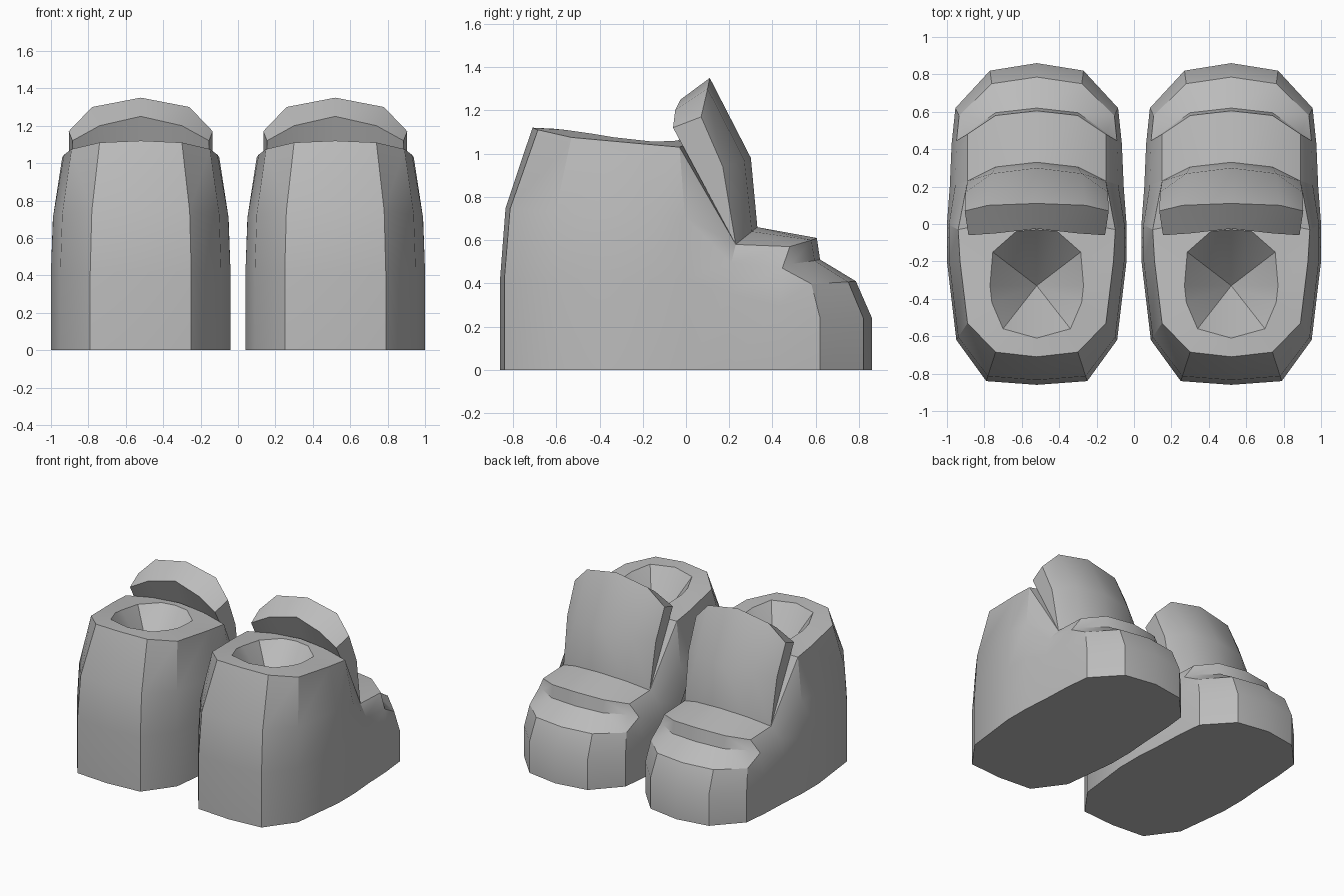
import bpy
import bmesh
import math
from mathutils import Vector

cube = bpy.data.objects.get("Cube")
if cube:
    bpy.data.objects.remove(cube, do_unlink=True)

grey = bpy.data.materials.new("light_grey")
grey.use_nodes = True
grey.diffuse_color = (0.5, 0.5, 0.5, 1)
grey.node_tree.nodes["Principled BSDF"].inputs["Base Color"].default_value = grey.diffuse_color


def arc(*points):
    return [Vector(p) for p in points]


def column(foot, top, inward, upward):
    """Wall column: ground point, straight rise, rounded shoulder, top point."""
    foot, top = Vector(foot), Vector(top)
    shoulder = foot.lerp(top, inward)
    shoulder.z = foot.z + (top.z - foot.z) * upward
    return [Vector((foot.x, foot.y, 0)), foot, shoulder, top]


def heel_column(foot, top):
    return column(foot, top, 0.17, 0.47)


def toe_column(foot, top):
    return column(foot, top, 0.31, 0.63)


# Outer wall of half a boot, from the heel centre round to the toe centre
walls = [
    heel_column((0, -.86, .42), (0, -.71, 1.12)),
    heel_column((.27, -.84, .42), (.22, -.685, 1.11)),
    heel_column((.43, -.62, .42), (.37, -.53, 1.075)),
    heel_column((.48, -.2, .42), (.41, -.2, 1.045)),
    heel_column((.48, 0, .42), (.42, -.03, 1.03)),
    toe_column((.465, .2, .35), (.37, .23, .58)),
    toe_column((.455, .43, .3), (.37, .48, .57)),
    toe_column((.435, .62, .24), (.37, .49, .49)),
    toe_column((.25, .82, .24), (.22, .595, .505)),
    toe_column((0, .86, .24), (0, .62, .51)),
]
tops = [col[-1] for col in walls]
notch = tops[5]

# Raised band across the foot
band_rear = [notch] + arc((.22, .305, .64), (0, .33, .66))
band_front = [tops[6]] + arc((.22, .58, .6), (0, .605, .61))

# Tongue leaning back above the band
tongue_middle = arc((.38, .17, .94), (.24, .27, .97), (0, .3, .98))
tongue_back = arc((.385, .07, 1.17), (.26, .1, 1.3), (0, .11, 1.35))
tongue_front = arc((.365, -.06, 1.12), (.22, -.05, 1.2), (0, -.025, 1.25))

# Groove between tongue and collar
groove = [notch] + arc((.22, .18, .68), (0, .16, .75))
collar_rear = [tops[4]] + arc((.22, .01, 1.05), (0, .03, 1.06))

# Ankle opening: rim and the bottom of the hollow
collar = tops[:4] + collar_rear
rim = arc((0, -.61, 1.115), (.18, -.56, 1.11), (.24, -.42, 1.09),
          (.25, -.33, 1.075), (.235, -.15, 1.055), (.11, -.04, 1.06),
          (0, -.03, 1.065))
hollow = Vector((0, -.33, .72))


def build_boot(name, centre_x):
    bm = bmesh.new()

    def face(points, side):
        verts = [bm.verts.new((p.x * side, p.y, p.z)) for p in points]
        bm.faces.new(verts)

    def strips(rows, side):
        for low, high in zip(rows, rows[1:]):
            for i in range(len(low) - 1):
                face([low[i], low[i + 1], high[i + 1], high[i]], side)

    for side in (1, -1):
        strips(walls, side)
        strips([tops[7:], band_front, band_rear, tongue_middle,
                tongue_back, tongue_front, groove, collar_rear], side)
        strips([collar, rim], side)
        face([notch, tongue_middle[0], tongue_back[0], tongue_front[0]], side)
        for a, b in zip(rim, rim[1:]):
            face([a, b, hollow], side)

    # Flat sole
    outline = [col[0] for col in walls]
    mirrored = [Vector((-p.x, p.y, p.z)) for p in outline[-2:0:-1]]
    face(outline + mirrored, 1)

    # Weld the patches into one closed shell
    bmesh.ops.remove_doubles(bm, verts=bm.verts, dist=0.0005)
    bmesh.ops.recalc_face_normals(bm, faces=bm.faces)
    mesh = bpy.data.meshes.new(name)
    bm.to_mesh(mesh)
    bm.free()
    mesh.materials.append(grey)
    boot = bpy.data.objects.new(name, mesh)
    boot.location.x = centre_x
    bpy.context.collection.objects.link(boot)
    return boot


for boot_name, offset in (("left_boot", .52), ("right_boot", -.52)):
    boot = build_boot(boot_name, offset)
    bpy.ops.object.select_all(action="DESELECT")
    boot.select_set(True)
    bpy.context.view_layer.objects.active = boot
    bpy.ops.object.shade_smooth_by_angle(angle=math.radians(30))
